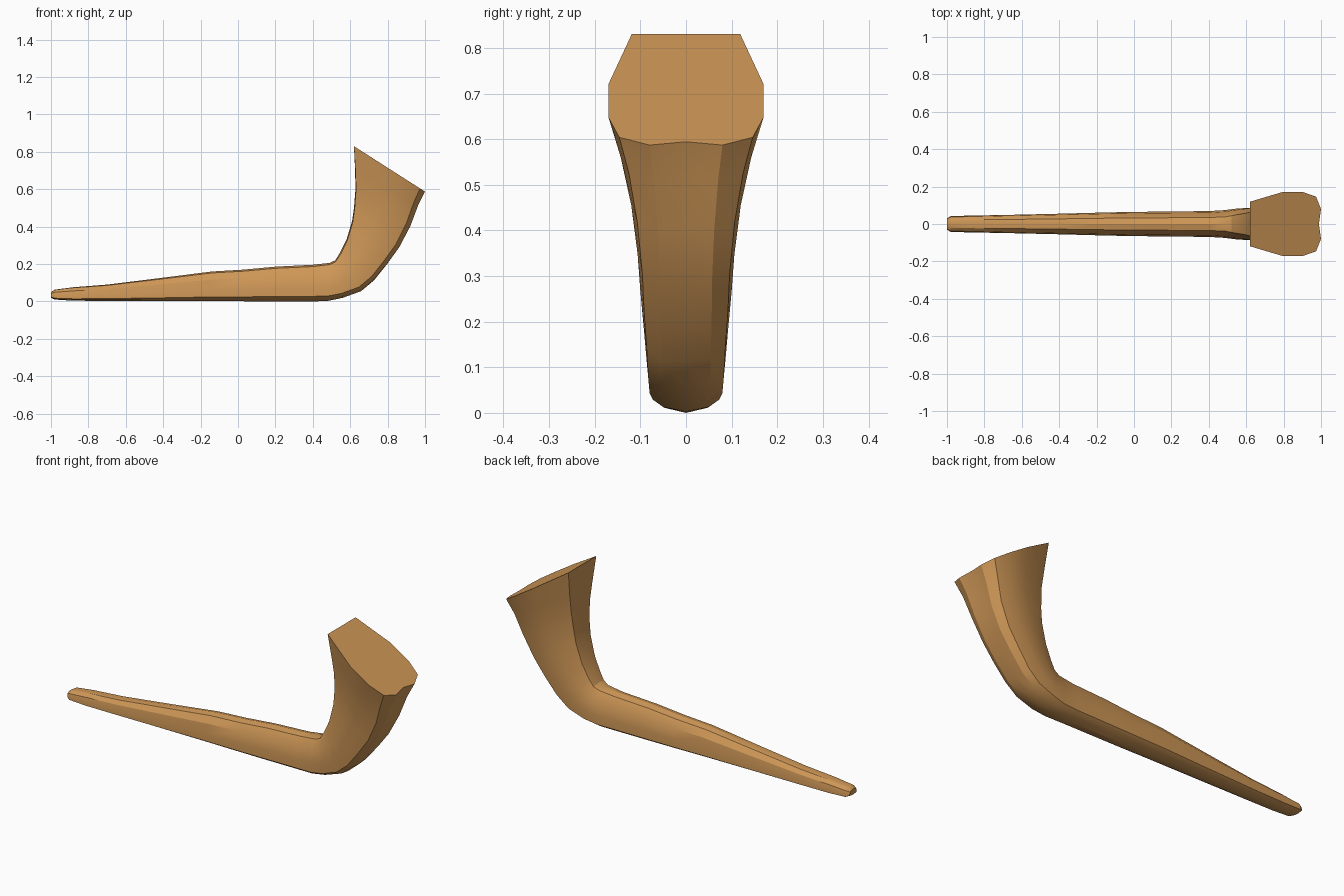
import bpy, bmesh
from mathutils import Vector

if "Cube" in bpy.data.objects:
    bpy.data.objects.remove(bpy.data.objects["Cube"])

wood = bpy.data.materials.new("warm tan wood")
wood.diffuse_color = (0.62, 0.31, 0.095, 1)
wood.use_nodes = True
wood.node_tree.nodes["Principled BSDF"].inputs["Base Color"].default_value = wood.diffuse_color

# Half cross-sections: (fraction from inner/top edge to outer/bottom edge, width fraction)
STEM = [(0, 0), (0.05, .5), (.27, .88), (.62, 1), (.86, 1), (.94, .7), (1, 0)]
BOWL = [(0, 0), (0, .7), (.45, 1), (.75, 1), (.93, .86), (1, .47), (.97, 0)]

# Stations: inner x, z, outer x, z, half width, blend from stem to bowl section
STATIONS = [
    (-1.0, .05, -1.0, .02, .03, 0),
    (-.98, .063, -.98, .01, .042, 0),
    (-.88, .076, -.88, .004, .045, 0),
    (-.70, .09, -.70, .003, .048, 0),
    (-.40, .127, -.40, .002, .055, 0),
    (-.14, .16, -.14, .002, .062, 0),
    (.03, .17, .03, .001, .065, 0),
    (.20, .186, .20, 0, .067, 0),
    (.40, .196, .40, 0, .069, 0),
    (.49, .206, .48, .002, .074, .1),
    (.52, .22, .56, .018, .082, .2),
    (.545, .26, .66, .053, .087, .35),
    (.58, .33, .73, .11, .092, .5),
    (.61, .43, .80, .195, .10, .6),
    (.62, .50, .866, .285, .106, .7),
    (.628, .60, .925, .40, .12, .8),
    (.626, .70, .964, .51, .143, .9),
    (.62, .83, 1.0, .587, .17, 1),
]


def ring(bm, ix, iz, ox, oz, w, k):
    """One closed cross-section, mirrored in y."""
    half = []
    for (ta, wa), (tb, wb) in zip(STEM, BOWL):
        t, f = ta + (tb - ta) * k, wa + (wb - wa) * k
        half.append((ix + (ox - ix) * t, f * w, iz + (oz - iz) * t))
    pts = half + [(x, -y, z) for x, y, z in half[-2:0:-1]]
    return [bm.verts.new(p) for p in pts]


def cap(bm, loop):
    centre = sum((v.co for v in loop), Vector()) / len(loop)
    c = bm.verts.new(centre)
    for a, b in zip(loop, loop[1:] + loop[:1]):
        bm.faces.new((a, b, c))


# Curved pipe body: tapered stem sweeping up into the flared bowl
bm = bmesh.new()
rings = [ring(bm, *s) for s in STATIONS]
for r, s in zip(rings, rings[1:]):
    for i in range(len(r)):
        j = (i + 1) % len(r)
        bm.faces.new((r[i], r[j], s[j], s[i]))
cap(bm, rings[0])
cap(bm, rings[-1])
bmesh.ops.recalc_face_normals(bm, faces=bm.faces)
mesh = bpy.data.meshes.new("pipe_body")
bm.to_mesh(mesh)
bm.free()
mesh.materials.append(wood)
body = bpy.data.objects.new("pipe_body", mesh)
bpy.context.collection.objects.link(body)

bpy.context.view_layer.objects.active = body
body.select_set(True)
bpy.ops.object.shade_smooth_by_angle(angle=0.45)
